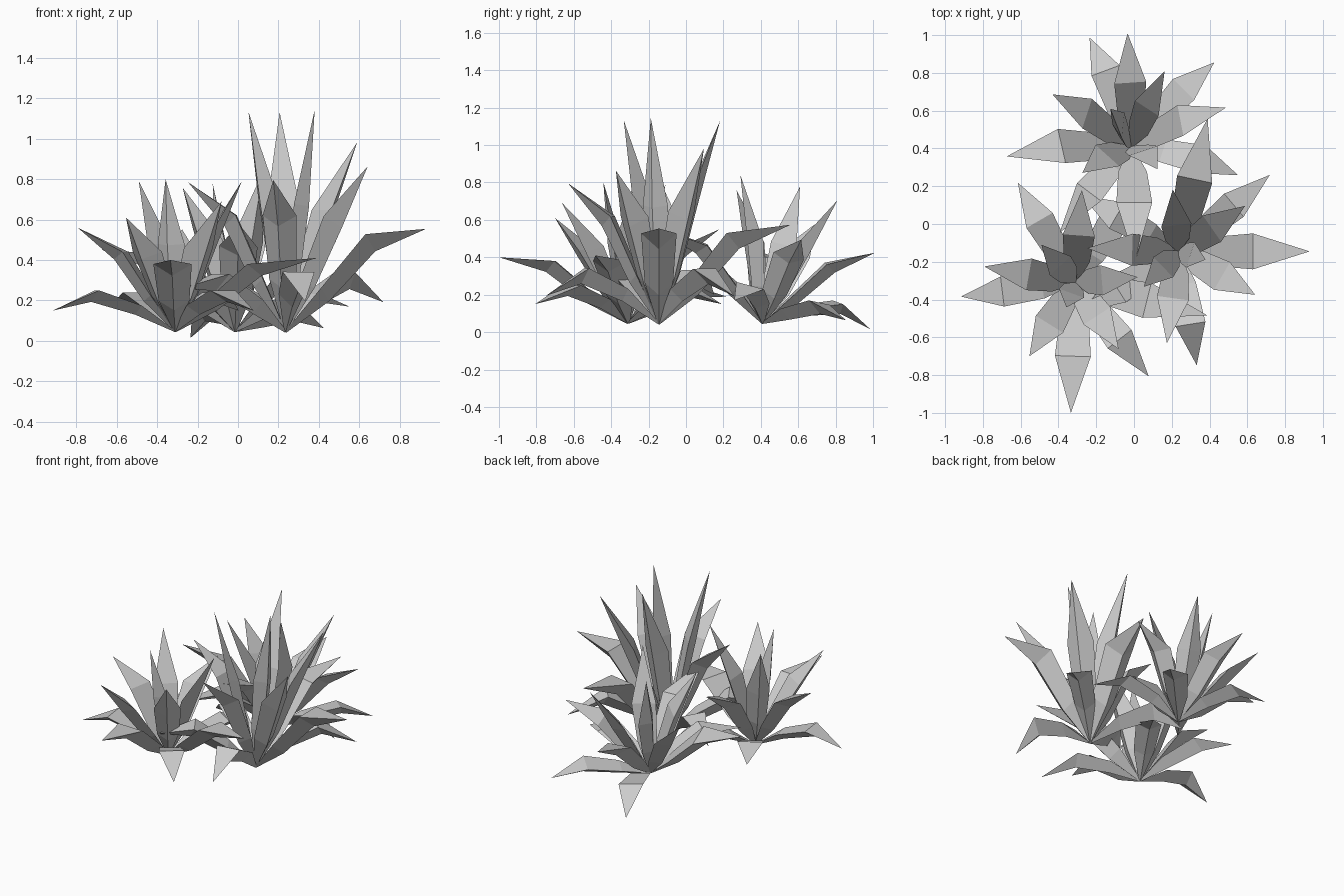
import bpy, bmesh
from math import radians, cos, sin
from mathutils import Vector, Matrix

cube = bpy.data.objects.get("Cube")
if cube:
    bpy.data.objects.remove(cube, do_unlink=True)

leaf_grey = bpy.data.materials.new("leaf_grey")
leaf_grey.use_nodes = True
GREY = (0.6, 0.6, 0.6, 1)
leaf_grey.diffuse_color = GREY
leaf_grey.node_tree.nodes["Principled BSDF"].inputs["Base Color"].default_value = GREY

# Leaf: heading in degrees, bend (reach, height), tip (reach, height), width
LEAVES = [
    (187, (.39, .20), (.61, .10), .16),   # drooping
    (120, (.38, .19), (.61, .14), .16),
    (308, (.38, .20), (.63, .10), .16),
    (58, (.38, .19), (.59, .10), .16),
    (268, (.39, .33), (.69, .35), .19),   # spreading
    (346, (.39, .33), (.72, .36), .19),
    (170, (.25, .39), (.49, .51), .17),   # raised
    (238, (.26, .39), (.46, .56), .17),
    (303, (.21, .41), (.42, .64), .17),
    (86, (.25, .39), (.49, .50), .17),
    (250, (.06, .43), (.14, .75), .14),   # upright
    (132, (.12, .43), (.27, .74), .15),
    (5, (.14, .43), (.33, .74), .16),
]


def add_leaf(bm, heading, bend, tip, width):
    """Flat-topped blade with a keel underneath, bent at its widest point."""
    a = radians(heading)
    out, side, up = Vector((cos(a), sin(a), 0)), Vector((-sin(a), cos(a), 0)), Vector((0, 0, 1))
    bend_at = out * bend[0] + up * bend[1]
    under = (out * bend[1] - up * bend[0]).normalized()
    # Drooping leaves arch upwards along the lower blade
    arch = up * max(0, bend[1] - tip[1]) * .35
    rings = []
    for mid, spread in ((Vector(), .1), (bend_at * .45 + arch, .8), (bend_at, 1)):
        half = width * spread / 2
        rings.append([bm.verts.new(p) for p in
                      (mid + side * half, mid - side * half, mid + under * half * .8)])
    end = bm.verts.new(out * tip[0] + up * tip[1])
    bm.faces.new(rings[0])
    for low, high in zip(rings, rings[1:]):
        for i in range(3):
            j = (i + 1) % 3
            bm.faces.new((low[i], low[j], high[j], high[i]))
    for i in range(3):
        bm.faces.new((rings[-1][i], rings[-1][(i + 1) % 3], end))


def add_plant(name, place, turn, height=1, lean_back=0, lean_left=0):
    bm = bmesh.new()
    for leaf in LEAVES:
        add_leaf(bm, *leaf)
    bm.transform(Matrix.Translation(place) @ Matrix.Rotation(lean_left, 4, 'Y')
                 @ Matrix.Rotation(-lean_back, 4, 'X')
                 @ Matrix.Rotation(radians(turn), 4, 'Z') @ Matrix.Diagonal((1, 1, height, 1)))
    bmesh.ops.recalc_face_normals(bm, faces=bm.faces)
    mesh = bpy.data.meshes.new(name)
    bm.to_mesh(mesh)
    bm.free()
    mesh.materials.append(leaf_grey)
    bpy.context.collection.objects.link(bpy.data.objects.new(name, mesh))


# Three clumps of the same plant
add_plant("front_plant", (-.31, -.31, .05), 0)
add_plant("tall_plant", (.235, -.145, .05), 92, height=1.46, lean_left=.01)
add_plant("back_plant", (-.015, .41, .05), -76, lean_back=.25, lean_left=.04)
